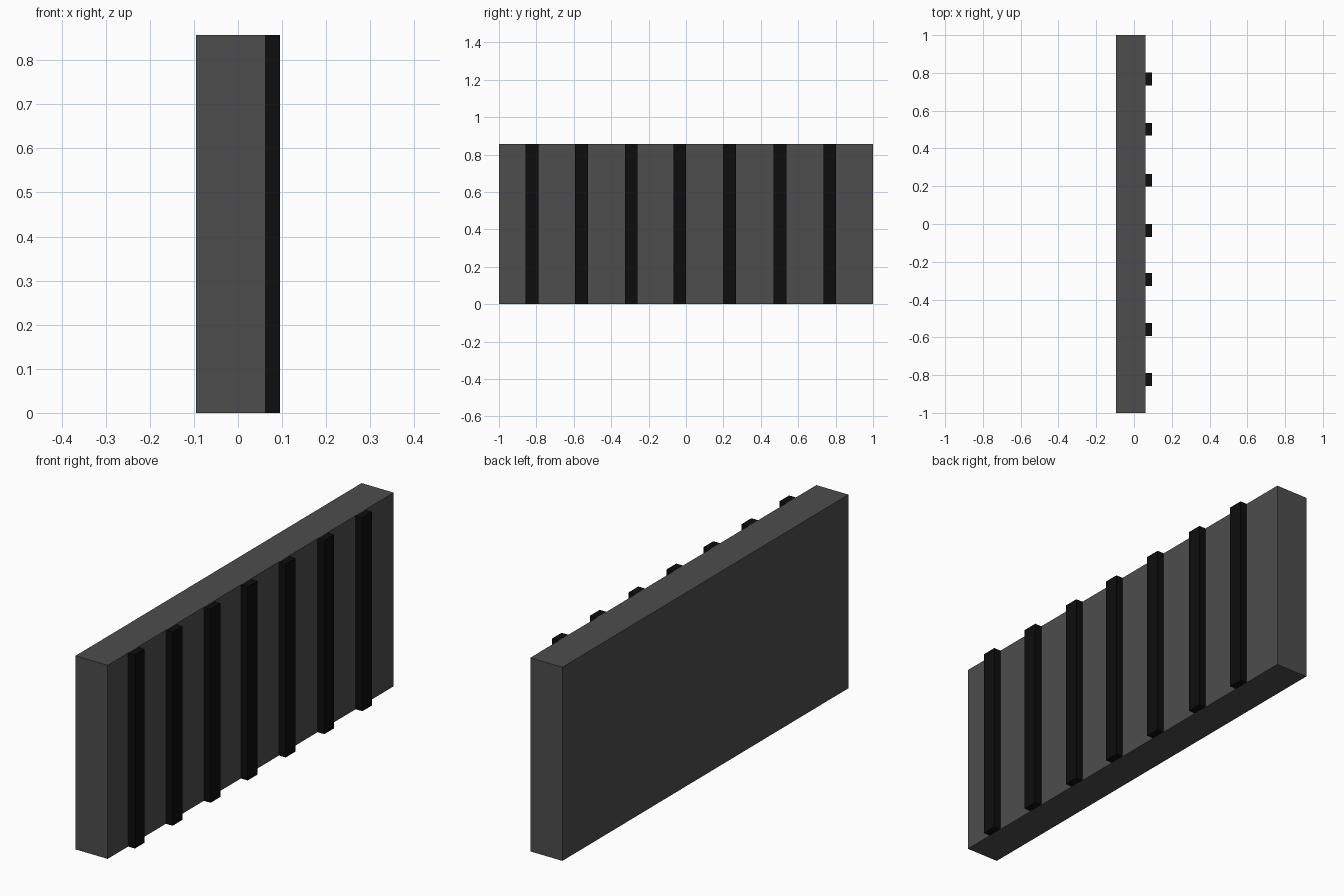
import bpy

if "Cube" in bpy.data.objects:
    bpy.data.objects.remove(bpy.data.objects["Cube"])

HEIGHT = 0.857
BACK, FACE, FRONT = -0.095, 0.062, 0.095   # x of panel back, panel face, strip face


def material(name, value):
    mat = bpy.data.materials.new(name)
    mat.diffuse_color = (value, value, value, 1)
    mat.use_nodes = True
    mat.node_tree.nodes["Principled BSDF"].inputs["Base Color"].default_value = mat.diffuse_color
    return mat


def box(name, x0, x1, y0, y1, mat):
    bpy.ops.mesh.primitive_cube_add(
        size=1, location=((x0 + x1) / 2, (y0 + y1) / 2, HEIGHT / 2))
    ob = bpy.context.object
    ob.name = name
    ob.scale = (x1 - x0, y1 - y0, HEIGHT)
    bpy.ops.object.transform_apply(location=False, rotation=False, scale=True)
    ob.data.materials.append(mat)
    return ob


dark_grey = material("dark_grey", 0.075)
black = material("black", 0.004)

# Main slab
box("panel", BACK, FACE, -1, 1, dark_grey)

# Vertical ribs on the +x face, slightly uneven spacing
for i, y in enumerate((-0.823, -0.559, -0.293, -0.034, 0.232, 0.502, 0.768)):
    box(f"rib_{i + 1}", FACE, FRONT, y - 0.034, y + 0.034, black)
